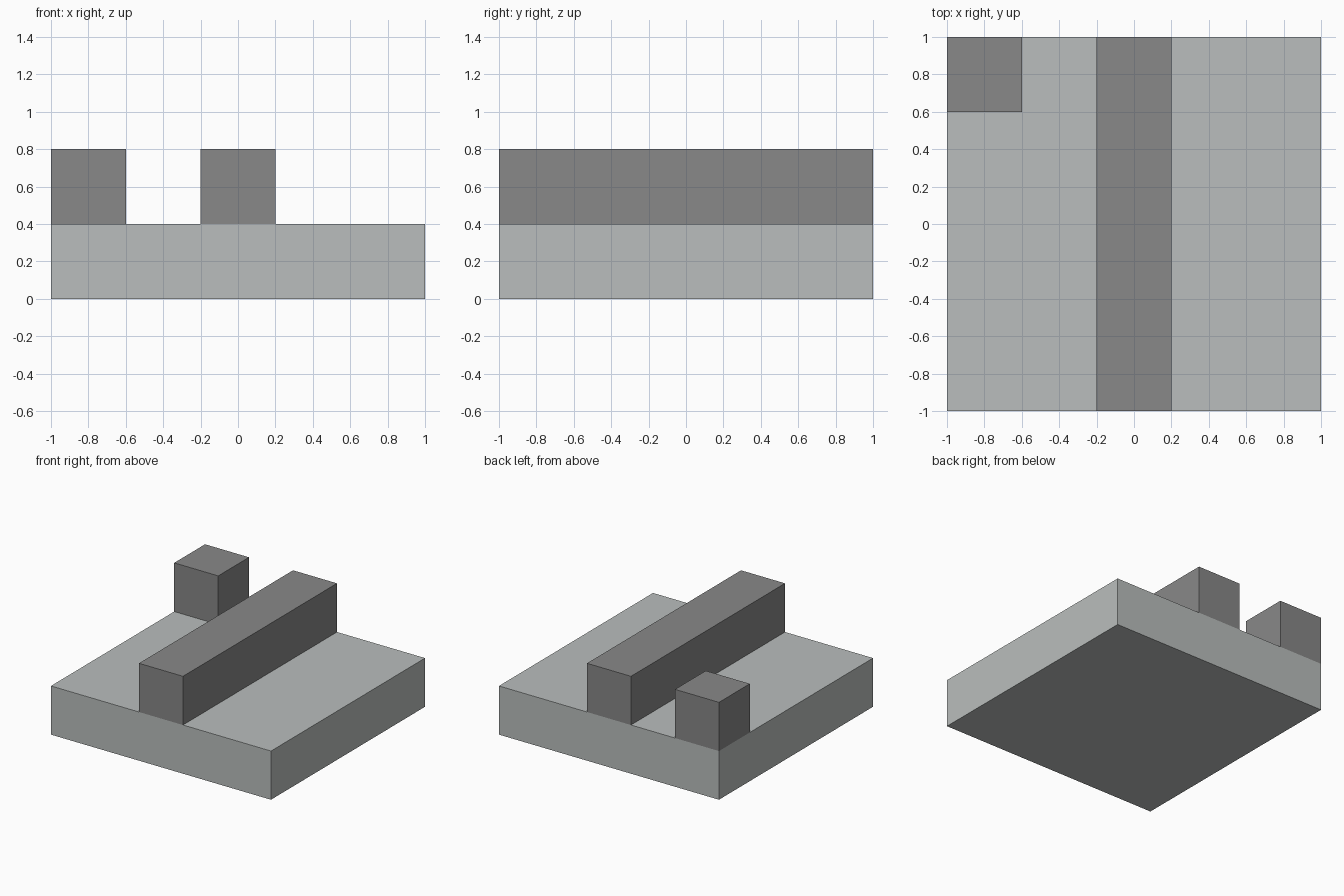
import bpy

cube = bpy.data.objects.get("Cube")
if cube:
    bpy.data.objects.remove(cube, do_unlink=True)


def make_material(name, rgb):
    mat = bpy.data.materials.new(name)
    mat.use_nodes = True
    color = (*rgb, 1)
    mat.diffuse_color = color
    for node in mat.node_tree.nodes:
        if node.type == 'BSDF_PRINCIPLED':
            node.inputs["Base Color"].default_value = color
    return mat


def add_box(name, low, high, mat):
    """Box spanning two opposite corners."""
    center = [(a + b) / 2 for a, b in zip(low, high)]
    bpy.ops.mesh.primitive_cube_add(size=1, location=center)
    obj = bpy.context.object
    obj.name = name
    obj.scale = [b - a for a, b in zip(low, high)]
    bpy.ops.object.transform_apply(location=False, rotation=False, scale=True)
    obj.data.materials.append(mat)
    return obj


light_grey = make_material("light grey", (0.49, 0.515, 0.508))
dark_grey = make_material("dark grey", (0.246, 0.246, 0.246))

# Square floor slab
add_box("base_slab", (-1, -1, 0), (1, 1, 0.4), light_grey)

# Long wall through the middle, front to back
add_box("center_wall", (-0.2, -1, 0.4), (0.2, 1, 0.8), dark_grey)

# Corner post at the back right
add_box("corner_post", (-1, 0.6, 0.4), (-0.6, 1, 0.8), dark_grey)
